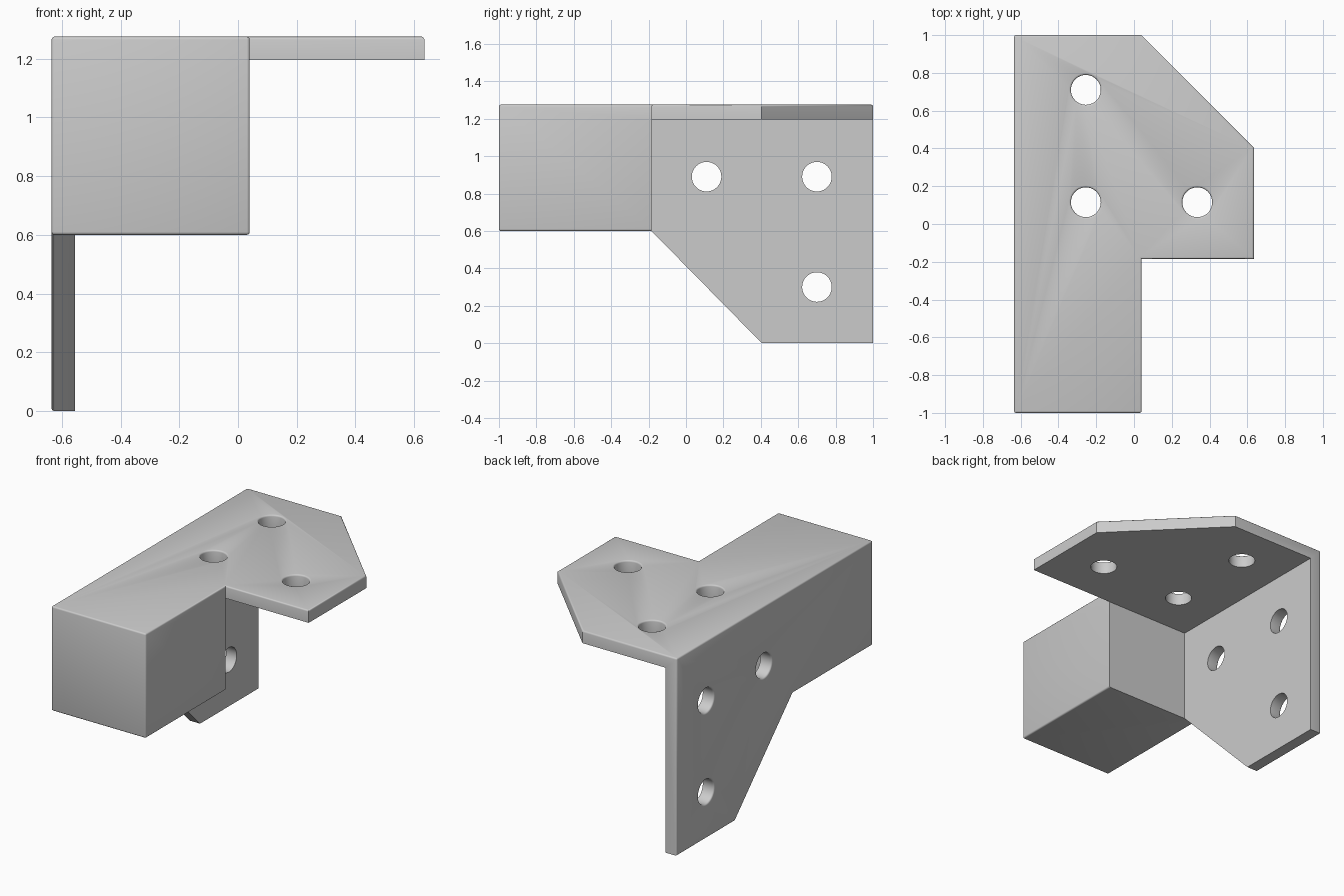
import bpy, bmesh, math
from mathutils import Matrix

if "Cube" in bpy.data.objects:
    bpy.data.objects.remove(bpy.data.objects["Cube"], do_unlink=True)

L, R, STEP = -0.635, 0.635, 0.04      # left side, right side and block side in x
TOP, BASE, NOTCH = 1.275, 0.6, -0.185  # top, block underside, rear of block
THICK, ROUND, HOLE = 0.08, 0.01, 0.079

steel = bpy.data.materials.new("grey_steel")
steel.use_nodes = True
grey = (0.6, 0.6, 0.6, 1)
steel.diffuse_color = grey
steel.node_tree.nodes["Principled BSDF"].inputs["Base Color"].default_value = grey


def finish(name, bm):
    bmesh.ops.recalc_face_normals(bm, faces=bm.faces)
    mesh = bpy.data.meshes.new(name)
    bm.to_mesh(mesh)
    bm.free()
    mesh.materials.append(steel)
    obj = bpy.data.objects.new(name, mesh)
    bpy.context.collection.objects.link(obj)
    return obj


def prism(name, points, offset):
    bm = bmesh.new()
    face = bm.faces.new([bm.verts.new(p) for p in points])
    new = bmesh.ops.extrude_face_region(bm, geom=[face])["geom"]
    bmesh.ops.translate(bm, vec=offset, verts=[v for v in new if isinstance(v, bmesh.types.BMVert)])
    return finish(name, bm)


def combine(target, tool, operation):
    mod = target.modifiers.new("cut", "BOOLEAN")
    mod.operation, mod.solver, mod.object = operation, "EXACT", tool
    bpy.ops.object.select_all(action="DESELECT")
    bpy.context.view_layer.objects.active = target
    target.select_set(True)
    bpy.ops.object.modifier_apply(modifier=mod.name)
    bpy.data.objects.remove(tool, do_unlink=True)


# Plan outline crossed with the side outline, hollowed behind the block
plan = [(L, -1), (STEP, -1), (STEP, NOTCH), (R, NOTCH), (R, 0.405), (STEP, 1), (L, 1)]
side = [(-1, BASE), (NOTCH, BASE), (0.405, 0), (1, 0), (1, TOP), (-1, TOP)]
bracket = prism("corner_bracket", [(x, y, -0.5) for x, y in plan], (0, 0, 3))
combine(bracket, prism("side_outline", [(-2, y, z) for y, z in side], (4, 0, 0)), "INTERSECT")
inner = [(L + THICK, NOTCH), (2, NOTCH), (2, 2), (L + THICK, 2)]
combine(bracket, prism("hollow", [(x, y, -1) for x, y in inner], (0, 0, TOP - THICK + 1)), "DIFFERENCE")

# Round the outer edges
bm = bmesh.new()
bm.from_mesh(bracket.data)
bmesh.ops.remove_doubles(bm, verts=bm.verts, dist=0.0005)
bmesh.ops.dissolve_limit(bm, angle_limit=0.02, verts=bm.verts, edges=bm.edges)


def outer(edge):
    a, b = (v.co for v in edge.verts)
    def on(axis, value):
        return abs(a[axis] - value) < 0.002 and abs(b[axis] - value) < 0.002
    under = on(0, STEP) and on(2, BASE)
    return on(2, TOP) or on(0, L) or on(1, -1) or under


edges = [e for e in bm.edges if e.calc_face_angle(0) > 0.3 and outer(e)]
bmesh.ops.bevel(bm, geom=edges, offset=ROUND, segments=3, profile=0.5,
                affect="EDGES", clamp_overlap=False)
bmesh.ops.recalc_face_normals(bm, faces=bm.faces)
bm.to_mesh(bracket.data)
bm.free()


# Bolt holes with a softened outer lip
def drill(matrix):
    bm = bmesh.new()
    lip = [(HOLE + ROUND * (1 - math.cos(a)), ROUND * (math.sin(a) - 1))
           for a in (0, math.pi / 6, math.pi / 3, math.pi / 2)]
    profile = [(HOLE, -0.15)] + lip + [(HOLE + ROUND, 0.05)]
    rings = [[bm.verts.new((r * math.cos(t), r * math.sin(t), z))
              for t in (math.tau * i / 40 for i in range(40))] for r, z in profile]
    for low, high in zip(rings, rings[1:]):
        for i in range(40):
            j = (i + 1) % 40
            bm.faces.new((low[i], low[j], high[j], high[i]))
    bm.faces.new(rings[0][::-1])
    bm.faces.new(rings[-1])
    bm.transform(matrix)
    combine(bracket, finish("drill", bm), "DIFFERENCE")


for x, y in [(-0.255, 0.71), (-0.255, 0.115), (0.335, 0.115)]:
    drill(Matrix.Translation((x, y, TOP)))
for y, z in [(0.11, 0.89), (0.7, 0.89), (0.7, 0.3)]:
    drill(Matrix.Translation((L, y, z)) @ Matrix.Rotation(-math.pi / 2, 4, "Y"))

bpy.ops.object.shade_smooth_by_angle(angle=math.radians(35))
